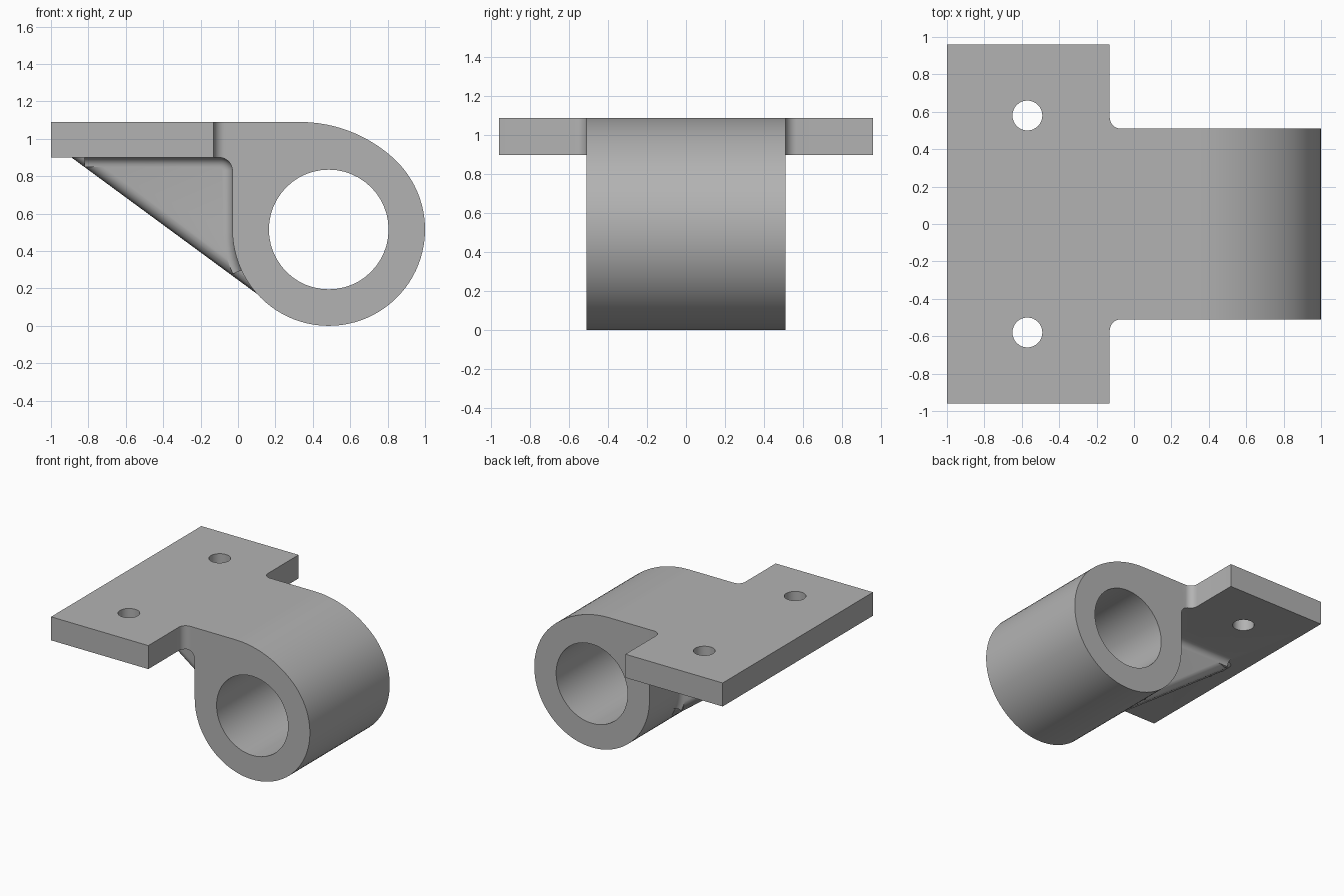
import bpy
import bmesh
from math import cos, sin, radians
from mathutils import Vector

cube = bpy.data.objects.get("Cube")
if cube:
    bpy.data.objects.remove(cube, do_unlink=True)

grey = bpy.data.materials.new("plain_grey")
grey.use_nodes = True
grey.diffuse_color = (0.45, 0.45, 0.45, 1)
grey.node_tree.nodes["Principled BSDF"].inputs["Base Color"].default_value = (0.45, 0.45, 0.45, 1)

BX, BZ, BR = 0.485, 0.515, 0.515    # barrel axis and radius
WIDTH = 0.51                        # half width of barrel
LOW, TOP = 0.90, 1.09               # plate underside and top
WALL = BX - BR                      # flat rear wall of barrel
RIB = 0.10                          # half thickness of rib


def arc(cx, cy, r, start, end, n):
    angles = [radians(start + (end - start) * i / n) for i in range(n + 1)]
    return [(cx + r * cos(a), cy + r * sin(a)) for a in angles]


def finish(name, bm):
    bmesh.ops.recalc_face_normals(bm, faces=bm.faces)
    mesh = bpy.data.meshes.new(name)
    bm.to_mesh(mesh)
    bm.free()
    mesh.materials.append(grey)
    obj = bpy.data.objects.new(name, mesh)
    bpy.context.collection.objects.link(obj)
    return obj


def loft(rings):
    """Closed solid through a list of point rings."""
    bm = bmesh.new()
    loops = [[bm.verts.new(p) for p in ring] for ring in rings]
    n = len(loops[0])
    for a, b in zip(loops, loops[1:]):
        for i in range(n):
            j = (i + 1) % n
            bm.faces.new((a[i], a[j], b[j], b[i]))
    bm.faces.new(loops[0])
    bm.faces.new(loops[-1])
    return bm


def along_y(pts, a, b):
    return loft([[(x, y, z) for x, z in pts] for y in (a, b)])


def along_z(pts, a, b):
    return loft([[(x, y, z) for x, y in pts] for z in (a, b)])


def combine(target, other, operation):
    mod = target.modifiers.new("combine", "BOOLEAN")
    mod.object = other
    mod.operation = operation
    mod.solver = "EXACT"
    bpy.context.view_layer.objects.active = target
    bpy.ops.object.modifier_apply(modifier=mod.name)
    bpy.data.objects.remove(other, do_unlink=True)


# Barrel and neck: flat top blending through a wide arc into the round boss
inner = arc(-0.10, LOW - 0.07, 0.07, 90, 0, 8)
profile = [(-0.3, TOP)]
profile += arc(0.33, 0.345, 0.745, 90, 47.6, 16)
profile += arc(BX, BZ, BR, 47.6, -180, 56)[1:]
profile += inner[::-1] + [(-0.3, LOW)]
bracket = finish("bracket", along_y(profile, -WIDTH, WIDTH))

# Mounting plate with filleted inside corners
half = [(-0.02, WIDTH)] + arc(-0.07, WIDTH + 0.06, 0.06, 270, 180, 8) + [(-0.13, 0.96), (-1, 0.96)]
outline = half + [(x, -y) for x, y in reversed(half)]
combine(bracket, finish("plate", along_z(outline, LOW, TOP)), "UNION")

# Sloping rib with rounded lower edges
rib_bm = along_y([(-0.958, 0.95), (0.13, 0.15), (0.13, 0.95)], -RIB, RIB)
slope = [e for e in rib_bm.edges
         if abs(e.verts[0].co.y - e.verts[1].co.y) < 0.01
         and abs(e.verts[0].co.x - e.verts[1].co.x) > 0.5
         and abs(e.verts[0].co.z - e.verts[1].co.z) > 0.5]
bmesh.ops.bevel(rib_bm, geom=slope, offset=0.06, segments=6, profile=0.5, affect="EDGES")
combine(bracket, finish("rib", rib_bm), "UNION")

# Fillets where the rib sides meet the plate and the barrel
R = 0.05
section = [(-0.02, -0.02), (-0.02, R), (0, R)]
section += [(R - R * cos(radians(a)), R - R * sin(radians(a))) for a in (15, 30, 45, 60, 75)]
section += [(R, 0), (R, -0.02)]
path = [(-0.82, LOW)] + inner + arc(BX, BZ, BR, 180, 205, 6)
for side in (-1, 1):
    rings = []
    for i, (x, z) in enumerate(path):
        before, after = path[max(i - 1, 0)], path[min(i + 1, len(path) - 1)]
        d = Vector((after[0] - before[0], after[1] - before[1])).normalized()
        if i <= 1:
            d = Vector((1, 0))
        rings.append([(x + d.y * a, side * (RIB + b), z - d.x * a) for a, b in section])
    combine(bracket, finish("fillet", loft(rings)), "UNION")

# Bore and two mounting holes
bore = arc(BX, BZ, 0.32, 0, 360, 48)[:-1]
combine(bracket, finish("bore_cutter", along_y(bore, -1, 1)), "DIFFERENCE")
for side in (-1, 1):
    hole = arc(-0.57, side * 0.58, 0.08, 0, 360, 32)[:-1]
    combine(bracket, finish("hole_cutter", along_z(hole, 0.5, 1.5)), "DIFFERENCE")

# Smooth curves, sharp corners
bpy.ops.object.select_all(action="DESELECT")
bracket.select_set(True)
bpy.context.view_layer.objects.active = bracket
bpy.ops.object.shade_smooth_by_angle(angle=radians(30))
